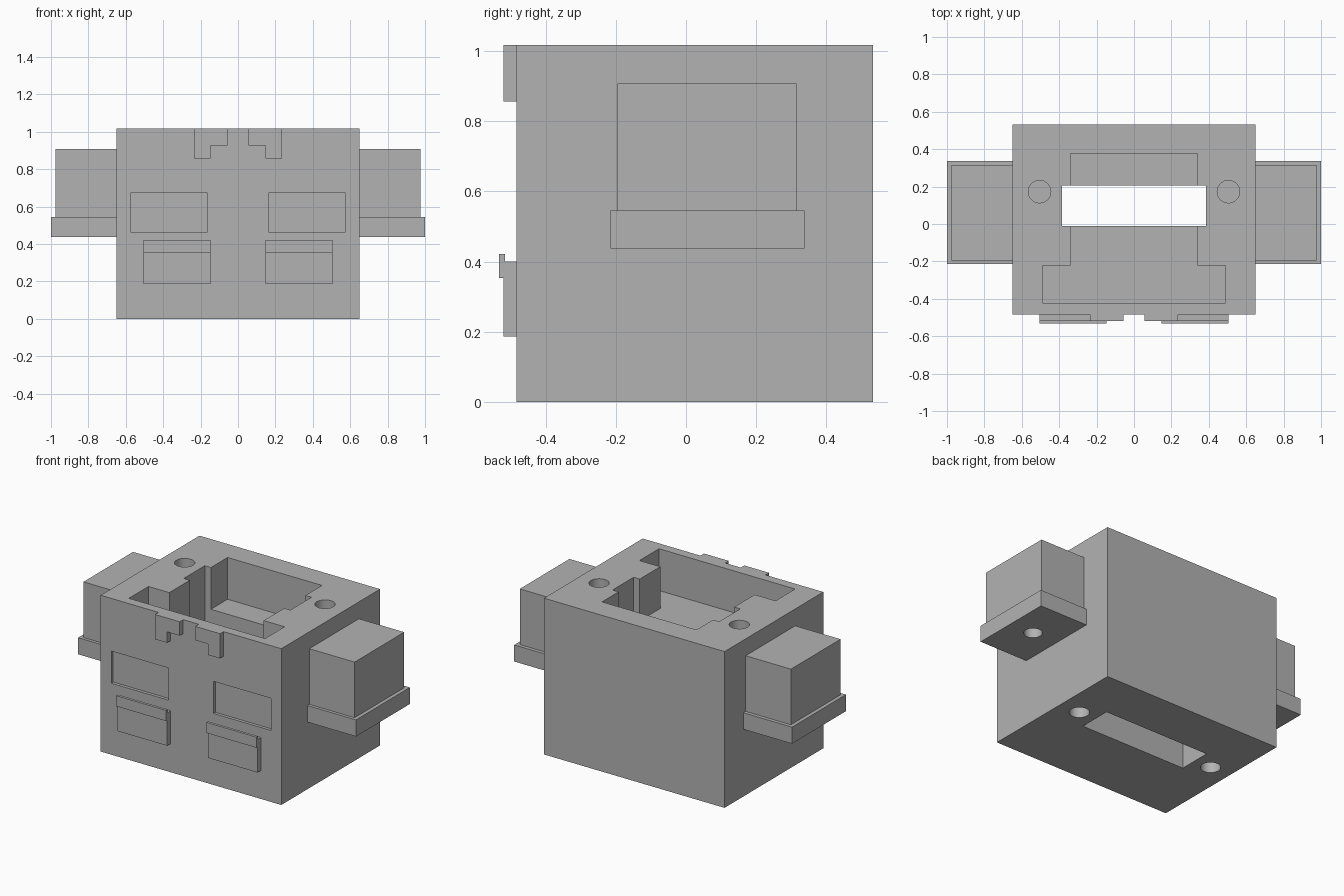
import bpy
import bmesh
from mathutils import Vector

if "Cube" in bpy.data.objects:
    bpy.data.objects.remove(bpy.data.objects["Cube"], do_unlink=True)

grey = bpy.data.materials.new("plain grey")
grey.use_nodes = True
grey.diffuse_color = (0.45, 0.45, 0.45, 1)
grey.node_tree.nodes["Principled BSDF"].inputs["Base Color"].default_value = grey.diffuse_color


def finish(name, bm):
    bmesh.ops.recalc_face_normals(bm, faces=bm.faces)
    mesh = bpy.data.meshes.new(name)
    bm.to_mesh(mesh)
    bm.free()
    mesh.materials.append(grey)
    obj = bpy.data.objects.new(name, mesh)
    bpy.context.collection.objects.link(obj)
    return obj


def prism(name, outline, axis, lo, hi):
    """Extrude a 2D outline along an axis; the outline uses the other two axes in order."""
    bm = bmesh.new()
    verts = []
    for p in outline:
        co = list(p)
        co.insert("xyz".index(axis), lo)
        verts.append(bm.verts.new(co))
    face = bm.faces.new(verts)
    side = bmesh.ops.extrude_face_region(bm, geom=[face])
    move = Vector((0, 0, 0))
    move["xyz".index(axis)] = hi - lo
    bmesh.ops.translate(bm, vec=move, verts=[v for v in side["geom"] if isinstance(v, bmesh.types.BMVert)])
    return finish(name, bm)


def box(name, x, y, z):
    x = sorted(x)
    return prism(name, [(x[0], y[0]), (x[1], y[0]), (x[1], y[1]), (x[0], y[1])], "z", *z)


def peg(x, y, lo, hi, radius=0.06):
    bm = bmesh.new()
    bmesh.ops.create_cone(bm, cap_ends=True, segments=48, radius1=radius, radius2=radius, depth=hi - lo)
    bmesh.ops.translate(bm, vec=(x, y, (lo + hi) / 2), verts=bm.verts)
    return finish("hole_cutter", bm)


def cut(obj, cutters):
    bpy.context.view_layer.objects.active = obj
    for cutter in cutters:
        mod = obj.modifiers.new("cut", "BOOLEAN")
        mod.operation, mod.solver, mod.object = "DIFFERENCE", "EXACT", cutter
        bpy.ops.object.modifier_apply(modifier=mod.name)
        bpy.data.objects.remove(cutter, do_unlink=True)
    bpy.ops.object.select_all(action="DESELECT")
    obj.select_set(True)
    bpy.ops.object.shade_smooth_by_angle()


TOP, FRONT, BACK, SIDE = 1.017, -0.483, 0.532, 0.65
body = box("body", (-SIDE, SIDE), (FRONT, BACK), (0, TOP))

# T-shaped pocket in the top, open at the bottom through a slot
half = [(0.49, -0.422), (0.49, -0.221), (0.34, -0.221), (0.34, 0.378)]
pocket = prism("pocket_cutter", half + [(-x, y) for x, y in reversed(half)], "z", 0.745, TOP + 0.1)
slot = box("slot_cutter", (-0.384, 0.384), (-0.01, 0.207), (-0.1, TOP + 0.1))
cutters = [pocket, slot]

# Pin holes and shallow front recesses
for s in (-1, 1):
    cutters += [peg(s * 0.505, 0.173, 0.72, TOP + 0.1),
                peg(s * 0.505, 0.1, -0.1, 0.3),
                box("recess_cutter", (s * 0.162, s * 0.574), (FRONT - 0.1, FRONT + 0.02), (0.465, 0.674))]
cut(body, cutters)

for s, side in ((1, "left"), (-1, "right")):
    # Side arm with a flanged foot and a hole underneath
    box(side + "_arm", (s * SIDE, s * 0.976), (-0.195, 0.315), (0.545, 0.907))
    foot = box(side + "_arm_foot", (s * SIDE, s * 1.0), (-0.215, 0.338), (0.437, 0.545))
    arm_hole = peg(s * 0.83, 0.062, 0.3, 0.54, 0.055)
    cut(foot, [arm_hole])

    # L-shaped tab at the top of the front
    tab = [(0.056, TOP), (0.234, TOP), (0.234, 0.856), (0.146, 0.856), (0.146, 0.927), (0.056, 0.927)]
    prism(side + "_front_tab", [(s * x, z) for x, z in tab], "y", -0.519, FRONT)

    # Hook pad with a raised lip low on the front
    hook = [(FRONT, 0.186), (-0.519, 0.186), (-0.519, 0.353), (-0.533, 0.353),
            (-0.533, 0.422), (-0.516, 0.422), (-0.516, 0.4), (FRONT, 0.4)]
    prism(side + "_front_hook", hook, "x", s * 0.146, s * 0.505)
